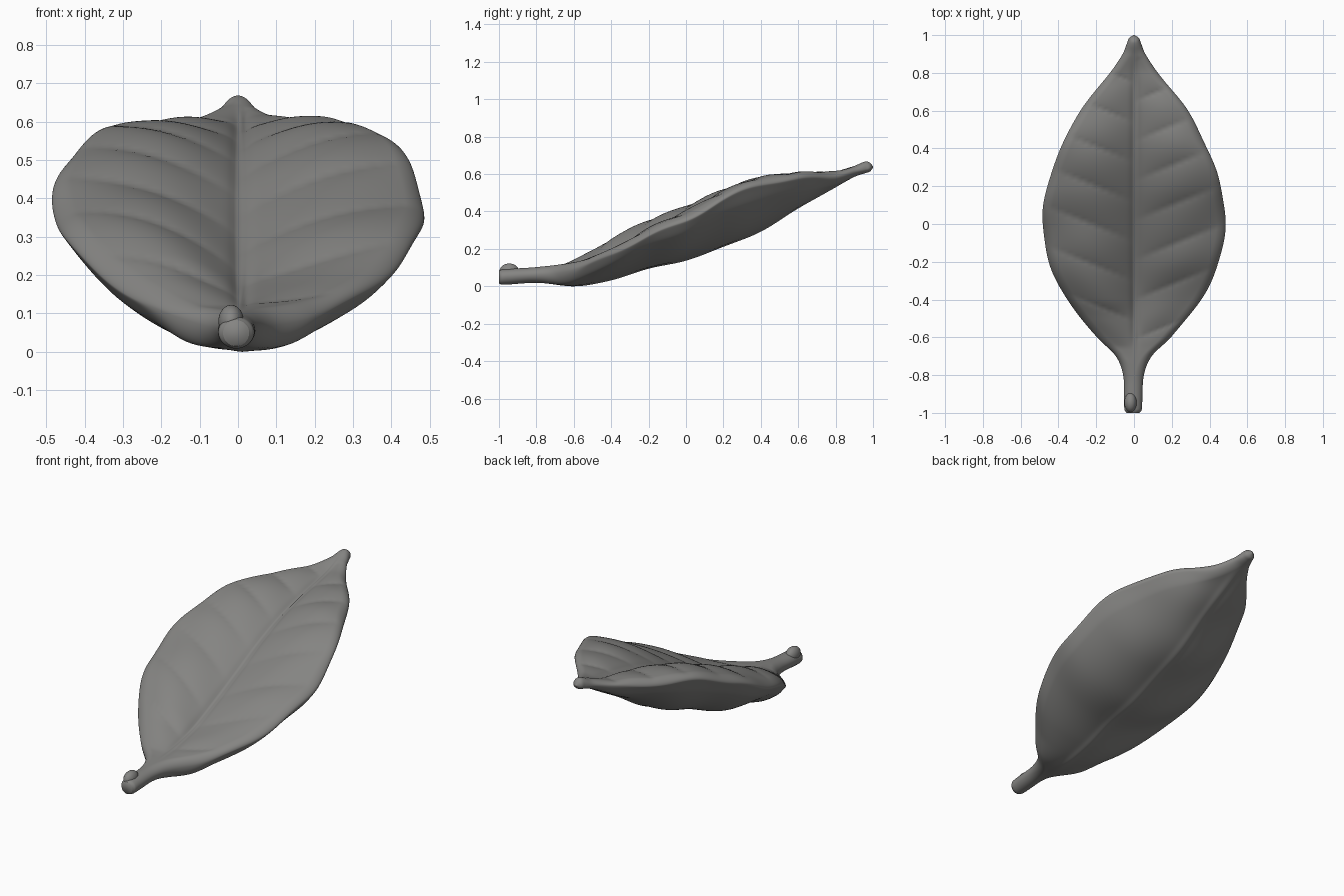
import bpy, bmesh, math

if "Cube" in bpy.data.objects:
    bpy.data.objects.remove(bpy.data.objects["Cube"])

ROWS, COLS = 190, 140


def curve(pts):
    """Smooth interpolation through (y, value) points."""
    n = len(pts)
    slope = []
    for i in range(n):
        a, b = pts[max(i - 1, 0)], pts[min(i + 1, n - 1)]
        slope.append((b[1] - a[1]) / (b[0] - a[0]))

    def f(y):
        y = max(pts[0][0], min(pts[-1][0], y))
        i = 0
        while i < n - 2 and y > pts[i + 1][0]:
            i += 1
        (x0, v0), (x1, v1) = pts[i], pts[i + 1]
        h = x1 - x0
        t = (y - x0) / h
        return (v0 * (1 + 2 * t) * (1 - t) ** 2 + slope[i] * h * t * (1 - t) ** 2
                + v1 * t * t * (3 - 2 * t) + slope[i + 1] * h * t * t * (t - 1))
    return f


# Outline, centre lines of both skins, rim heights and puffiness along the leaf
half_width = curve([(-1, .034), (-.985, .045), (-.94, .048), (-.8, .055), (-.7, .095), (-.6, .195),
                    (-.4, .355), (-.2, .45), (0, .483), (.2, .46), (.4, .387), (.6, .285),
                    (.8, .127), (.9, .06), (.96, .036), (.985, .026), (1, .003)])
top_mid = curve([(-1, .08), (-.98, .088), (-.8, .1), (-.6, .125), (-.4, .17), (-.2, .25), (0, .342),
                 (.2, .437), (.4, .512), (.6, .563), (.8, .605), (.9, .641), (.96, .665),
                 (.985, .657), (1, .638)])
low_mid = curve([(-1, .012), (-.98, .006), (-.8, .016), (-.6, .002), (-.4, .035), (-.2, .098), (0, .14),
                 (.2, .215), (.4, .295), (.6, .42), (.8, .53), (.9, .583), (.96, .603),
                 (.985, .612), (1, .632)])
rim_right = curve([(-1, .047), (-.8, .06), (-.7, .066), (-.6, .09), (-.4, .165), (-.2, .27),
                   (0, .345), (.2, .46), (.4, .54), (.6, .57), (.8, .585), (.9, .612), (1, .635)])
rim_left = curve([(-1, .047), (-.8, .06), (-.7, .068), (-.6, .1), (-.4, .195), (-.2, .295),
                  (0, .37), (.2, .465), (.4, .54), (.6, .565), (.8, .585), (.9, .612), (1, .635)])
puff_right = curve([(-.65, 0), (-.5, .008), (-.4, .015), (-.2, .042), (0, .05), (.2, .055),
                    (.4, .05), (.6, .03), (.8, .005), (.9, 0)])
puff_left = curve([(-.65, 0), (-.5, .035), (-.4, .065), (-.2, .078), (0, .068), (.2, .06),
                   (.4, .05), (.6, .027), (.8, .005), (.9, 0)])


def leaf_point(u, y, upper):
    """Point on the upper or lower skin; u runs -1..1 across the leaf."""
    blade = max(0.0, min(1.0, (y + .75) / .25)) * max(0.0, min(1.0, (.95 - y) / .25))
    blade = blade * blade * (3 - 2 * blade)
    a, right = abs(u), u > 0
    w = half_width(y) * (1 + blade * .006 * math.sin(19 * y + 2 * right))
    x = u * w
    rim = rim_right(y) if right else rim_left(y)
    rim += blade * a ** 4 * .006 * math.sin(17 * y + 3 * right)
    mid = top_mid(y) if upper else low_mid(y)
    # skin height before rounding the rim
    lip = blade * (.03 if upper else -.02) + (1 - blade) * (mid - rim)
    z = mid + (rim + lip - mid) * a ** (2 if upper else 2.4)
    arch = math.sin(math.pi * a)
    rib = math.exp(-((x - .008) / .022) ** 2)
    if upper:
        # puffed panels between curved side veins, grooved midrib
        z += (puff_right(y) if right else puff_left(y)) * arch ** .9
        phase = (y - .4 * abs(x) + (.19 if right else .09)) / .21
        z += blade * arch * .014 * (abs(math.sin(math.pi * phase)) ** .7 - .65)
        z -= blade * (.010 * rib - .007 * math.exp(-((x - .008) / .009) ** 2))
    else:
        # gentle lumps and a thin ridge below
        z += blade * arch * .006 * math.sin(16 * (y - .4 * abs(x)) + 2 * right)
        z -= blade * .006 * rib
    # rounded rim
    d = min(1.0, w * (1 - a) / min(w, .05))
    z = rim + (z - rim) * math.sqrt(max(0, 1 - (1 - d) ** 2))
    return (x - .005 * max(0, -y - .6) / .4, y, z)


# One grey material
grey = bpy.data.materials.new("leaf grey")
grey.diffuse_color = (.235, .233, .225, 1)
grey.use_nodes = True
grey.node_tree.nodes["Principled BSDF"].inputs["Base Color"].default_value = grey.diffuse_color


def finish(bm, name):
    bmesh.ops.recalc_face_normals(bm, faces=bm.faces)
    mesh = bpy.data.meshes.new(name)
    bm.to_mesh(mesh)
    bm.free()
    mesh.materials.append(grey)
    for p in mesh.polygons:
        p.use_smooth = True
    obj = bpy.data.objects.new(name, mesh)
    bpy.context.collection.objects.link(obj)
    return obj


# Leaf blade with stalk and tip: closed rings stacked along y
bm = bmesh.new()
us = [math.sin(math.pi / 2 * (-1 + 2 * i / COLS)) for i in range(COLS + 1)]
rings = []
for j in range(ROWS + 1):
    y = math.sin(math.pi / 2 * (-1 + 2 * j / ROWS))
    ring = [bm.verts.new(leaf_point(u, y, True)) for u in us]
    ring += [bm.verts.new(leaf_point(u, y, False)) for u in reversed(us[1:-1])]
    rings.append(ring)
for r0, r1 in zip(rings, rings[1:]):
    n = len(r0)
    for i in range(n):
        k = (i + 1) % n
        bm.faces.new((r0[i], r0[k], r1[k], r1[i]))
bm.faces.new(rings[0])
bm.faces.new(rings[-1])
low = min(v.co.z for v in bm.verts)
bmesh.ops.translate(bm, verts=bm.verts, vec=(0, 0, -low))
finish(bm, "leaf_blade")

# Lump on top of the cut stalk end
bm = bmesh.new()
bmesh.ops.create_uvsphere(bm, u_segments=32, v_segments=20, radius=1)
for v in bm.verts:
    v.co = (-.018 + .033 * v.co.x, -.945 + .052 * v.co.y, .08 + .042 * v.co.z)
finish(bm, "stalk_lump")
